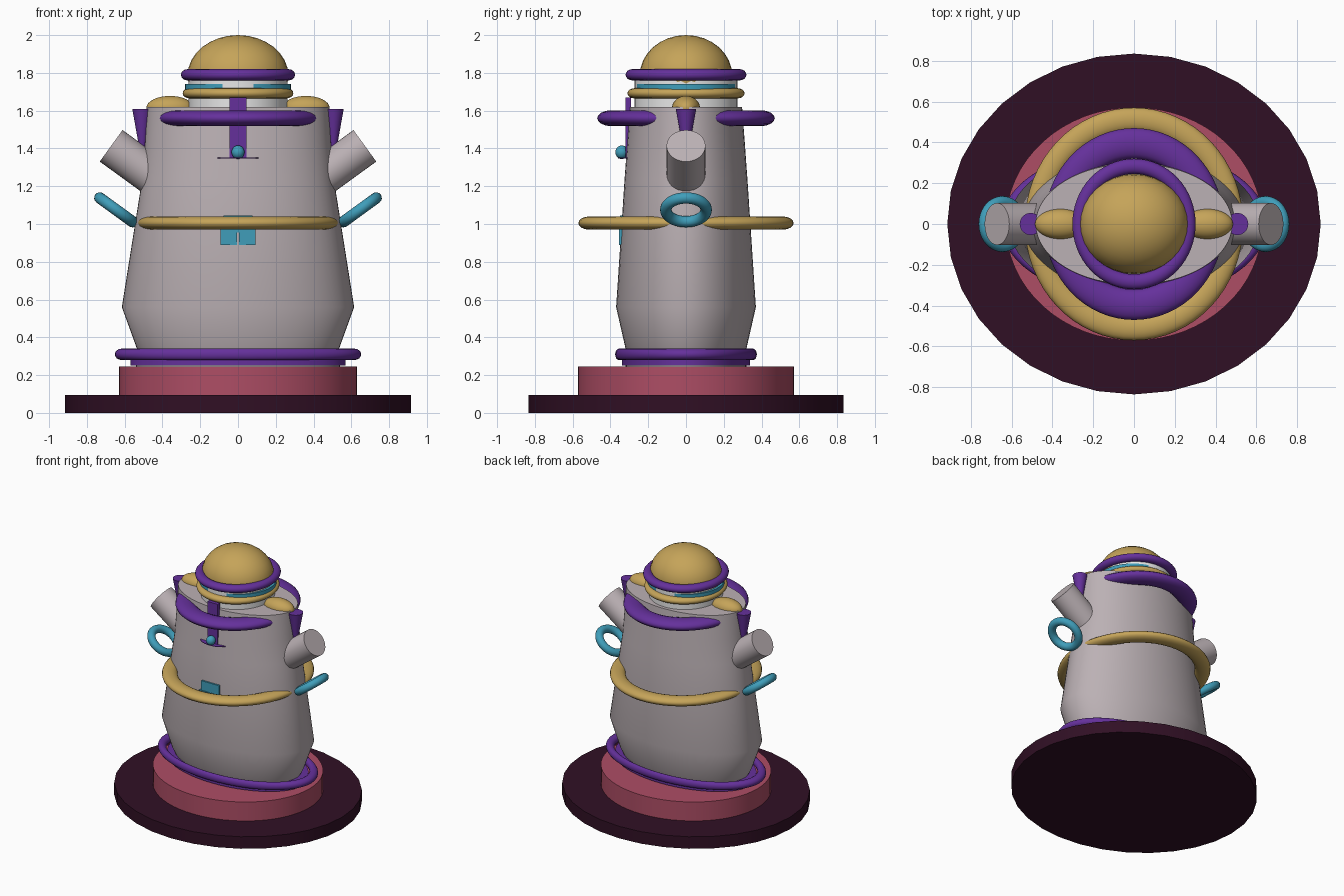
import bpy
import bmesh
from math import radians, sin, cos, pi
from mathutils import Matrix, Vector

cube = bpy.data.objects.get("Cube")
if cube:
    bpy.data.objects.remove(cube, do_unlink=True)


def material(name, r, g, b):
    mat = bpy.data.materials.new(name)
    mat.use_nodes = True
    mat.diffuse_color = (r, g, b, 1)
    mat.node_tree.nodes["Principled BSDF"].inputs["Base Color"].default_value = (r, g, b, 1)
    return mat


GREY = material("lilac_grey", 0.50, 0.44, 0.46)
GOLD = material("gold", 0.56, 0.37, 0.10)
PURPLE = material("purple", 0.13, 0.03, 0.33)
TEAL = material("teal", 0.05, 0.34, 0.49)
PINK = material("rose", 0.42, 0.075, 0.13)
DARK = material("dark_plum", 0.03, 0.005, 0.018)
WHITE = material("white", 0.9, 0.9, 0.9)


def finish(name, mat, angle=35):
    obj = bpy.context.object
    obj.name = name
    obj.data.materials.clear()
    obj.data.materials.append(mat)
    bpy.ops.object.shade_smooth_by_angle(angle=radians(angle))
    return obj


def drum(name, mat, rx, ry, low, high, sides=32):
    """Upright elliptical cylinder between two heights."""
    bpy.ops.mesh.primitive_cylinder_add(vertices=sides, radius=1, depth=high - low,
                                        location=(0, 0, (low + high) / 2))
    bpy.context.object.scale = (rx, ry, 1)
    return finish(name, mat)


def ring(name, mat, rx, ry, tube, height, z):
    """Elliptical ring given by its outer radii, tube radius and half height."""
    bpy.ops.mesh.primitive_torus_add(major_radius=1, minor_radius=tube / (rx - tube),
                                     major_segments=64, minor_segments=16, location=(0, 0, z))
    outer = 1 + tube / (rx - tube)
    bpy.context.object.scale = (rx / outer, ry / outer, height * (rx - tube) / tube)
    return finish(name, mat, 60)


def ball(name, mat, location, scale):
    bpy.ops.mesh.primitive_uv_sphere_add(segments=32, ring_count=16, radius=1, location=location)
    bpy.context.object.scale = scale
    return finish(name, mat, 60)


def box(name, mat, location, size):
    bpy.ops.mesh.primitive_cube_add(size=1, location=location)
    bpy.context.object.scale = size
    return finish(name, mat)


def loft(name, mat, sections, sides=64):
    """Elliptical body through (z, rx, ry) sections."""
    bm = bmesh.new()
    loops = [[bm.verts.new((rx * cos(2 * pi * i / sides), ry * sin(2 * pi * i / sides), z))
              for i in range(sides)] for z, rx, ry in sections]
    for a, b in zip(loops, loops[1:]):
        for i in range(sides):
            j = (i + 1) % sides
            bm.faces.new((a[i], a[j], b[j], b[i]))
    bm.faces.new(loops[0][::-1])
    bm.faces.new(loops[-1])
    mesh = bpy.data.meshes.new(name)
    bm.to_mesh(mesh)
    bm.free()
    obj = bpy.data.objects.new(name, mesh)
    bpy.context.collection.objects.link(obj)
    bpy.ops.object.select_all(action="DESELECT")
    obj.select_set(True)
    bpy.context.view_layer.objects.active = obj
    return finish(name, mat, 40)


# Stand
drum("base_disc", DARK, 0.915, 0.835, 0, 0.095)
drum("pedestal", PINK, 0.63, 0.572, 0.095, 0.245, 64)
drum("foot_gasket", WHITE, 0.54, 0.32, 0.24, 0.26, 64)
drum("foot_collar", PURPLE, 0.57, 0.34, 0.252, 0.30, 64)
ring("foot_ring", PURPLE, 0.652, 0.375, 0.035, 0.03, 0.31)

# Body
loft("body", GREY, [(0.29, 0.51, 0.30), (0.34, 0.535, 0.32), (0.56, 0.615, 0.37),
                    (1.24, 0.507, 0.325), (1.42, 0.493, 0.312), (1.62, 0.482, 0.297)])
ring("waist_ring", GOLD, 0.535, 0.57, 0.055, 0.035, 1.005)
ring("chest_ring", PURPLE, 0.44, 0.47, 0.07, 0.042, 1.56)

# Front details
box("front_strap", PURPLE, (0, -0.305, 1.51), (0.09, 0.03, 0.32))
drum("strap_lip", PURPLE, 0.11, 0.06, 1.348, 1.352).location.y = -0.30
ball("strap_bead", TEAL, (0, -0.34, 1.38), (0.034, 0.034, 0.036))
box("belt_panel_upper", TEAL, (0, -0.33, 1.0), (0.155, 0.04, 0.09))
for side in (-1, 1):
    box("belt_panel_lower", TEAL, (0.048 * side, -0.335, 0.93), (0.088, 0.04, 0.08))

# Paired side parts
for word, s in (("left", 1), ("right", -1)):
    bpy.ops.mesh.primitive_cylinder_add(vertices=32, radius=0.103, depth=0.34,
                                        location=(s * 0.534, 0, 1.314),
                                        rotation=(0, s * radians(54), 0))
    finish(word + "_arm_stub", GREY)
    bpy.ops.mesh.primitive_torus_add(major_radius=0.107, minor_radius=0.03,
                                     major_segments=48, minor_segments=16,
                                     location=(s * 0.645, 0, 1.075),
                                     rotation=(0, -s * radians(36), 0))
    finish(word + "_handle_ring", TEAL, 60)
    bpy.ops.mesh.primitive_cone_add(vertices=32, radius1=0.016, radius2=0.054, depth=0.21,
                                    location=(s * 0.506, 0, 1.505))
    finish(word + "_shoulder_cone", PURPLE)
    ball(word + "_shoulder_pad", GOLD, (s * 0.36, 0, 1.615), (0.125, 0.074, 0.063))

# Head
drum("neck", WHITE, 0.262, 0.272, 1.61, 1.77, 64)
ring("neck_ring", GOLD, 0.293, 0.31, 0.035, 0.027, 1.692)
drum("neck_band", TEAL, 0.28, 0.27, 1.70, 1.742, 64)
ring("helmet_ring", PURPLE, 0.302, 0.32, 0.035, 0.03, 1.79)
ball("dome", GOLD, (0, 0, 1.785), (0.267, 0.245, 0.215))
